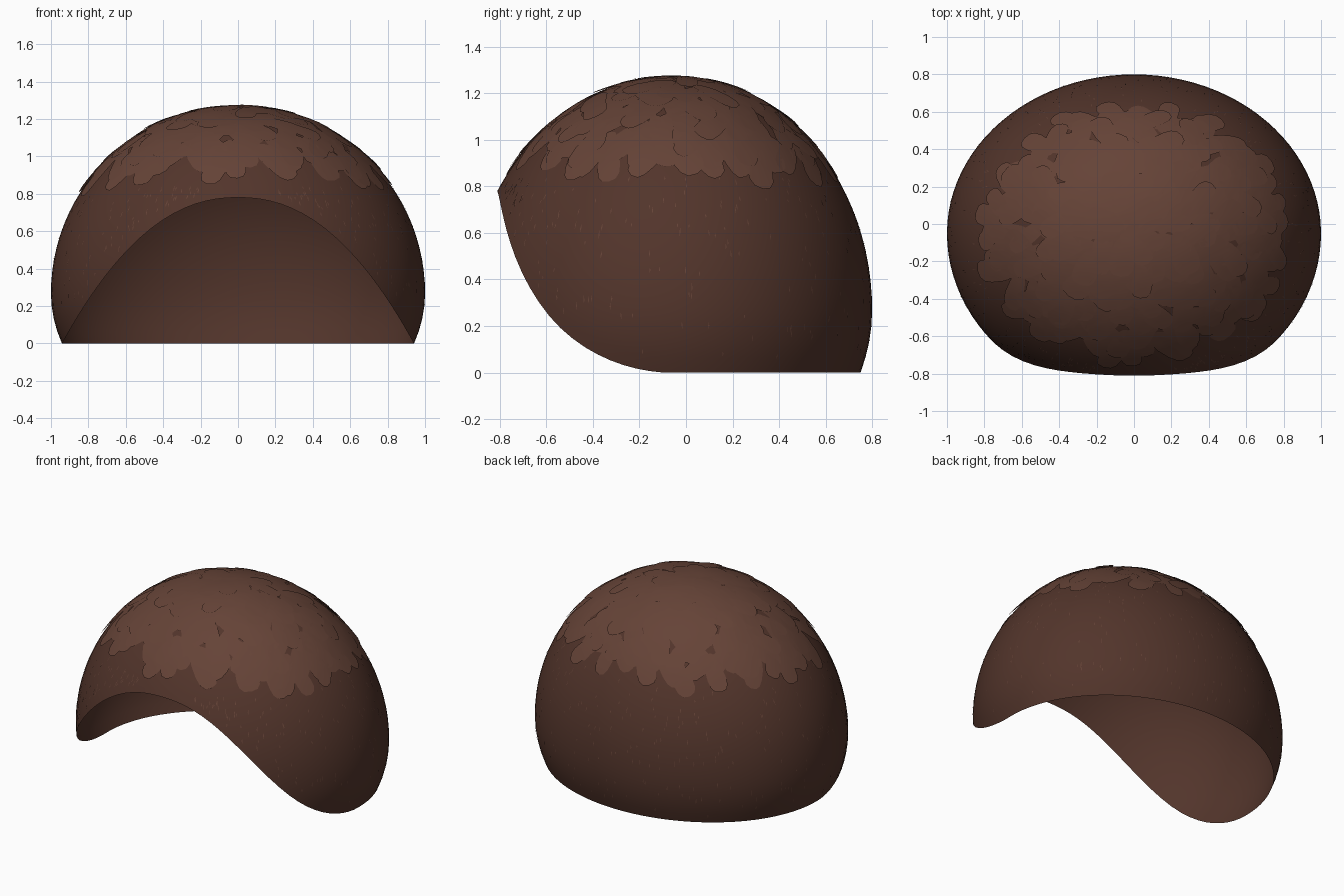
import bpy, bmesh, math, random
from mathutils import Vector

if "Cube" in bpy.data.objects:
    bpy.data.objects.remove(bpy.data.objects["Cube"])

random.seed(7)
CY, CZ = -0.05, 0.27            # dome centre
RX, RZ, R_BACK, R_FRONT = 1.0, 1.0, 0.85, 0.885


def material(name, rgb):
    m = bpy.data.materials.new(name)
    m.diffuse_color = (*rgb, 1)
    m.use_nodes = True
    m.node_tree.nodes["Principled BSDF"].inputs["Base Color"].default_value = m.diffuse_color
    return m


def surface(d, off=0.0):
    """Point of the dome in direction d of the unit sphere."""
    d = d.normalized()
    z = d.z
    r = 1.0
    if z < 0:                   # tighter tuck below the widest line
        flat = math.hypot(d.x, d.y)
        r = math.sqrt(max(0.0, 1 - (1.25 * z) ** 2)) / flat
    ry = R_BACK if d.y > 0 else R_FRONT
    s = 1 + off
    return Vector((d.x * r * RX * s, CY + d.y * r * ry * s, CZ + z * RZ * s))


def direction(theta, phi):
    return Vector((math.cos(phi) * math.cos(theta), math.cos(phi) * math.sin(theta), math.sin(phi)))


def rim_height(p):
    """Lower limit of the dome: level, with an arch cut through the front."""
    if p.y > CY:
        return 0.0
    return max(0.0, 0.78 * (1 - (abs(p.x) / 0.94) ** 2.2))


def rim_angle(theta):
    lo, hi = -0.5, math.pi / 2
    for _ in range(40):
        mid = (lo + hi) / 2
        p = surface(direction(theta, mid))
        if p.z < rim_height(p):
            lo = mid
        else:
            hi = mid
    return hi


def finish(bm, name, mat, angle):
    me = bpy.data.meshes.new(name)
    bm.to_mesh(me)
    bm.free()
    ob = bpy.data.objects.new(name, me)
    bpy.context.collection.objects.link(ob)
    me.materials.append(mat)
    bpy.ops.object.select_all(action='DESELECT')
    ob.select_set(True)
    bpy.context.view_layer.objects.active = ob
    bpy.ops.object.shade_smooth_by_angle(angle=math.radians(angle))
    return ob


base_mat = material("dark_brown", (0.085, 0.035, 0.024))
tuft_mat = material("light_brown", (0.13, 0.056, 0.038))

# Open dome shell: rings from the rim up to the crown
SEG, RINGS = 96, 28
bm = bmesh.new()
rows = []
for j in range(RINGS):
    row = []
    for i in range(SEG):
        t = 2 * math.pi * i / SEG
        a = rim_angle(t)
        row.append(bm.verts.new(surface(direction(t, a + (math.pi / 2 - a) * j / RINGS))))
    rows.append(row)
top = bm.verts.new(surface(Vector((0, 0, 1))))
for i in range(SEG):
    k = (i + 1) % SEG
    for a, b in zip(rows, rows[1:]):
        bm.faces.new((a[i], a[k], b[k], b[i]))
    bm.faces.new((rows[-1][i], rows[-1][k], top))
finish(bm, "hair_shell", base_mat, 60)


def add_patch(bm, d, spin, length, width, lift, tilt, n=14):
    """Rounded leaf-shaped flake wrapped over the dome, pointing downhill."""
    side = Vector((-d.y, d.x, 0)).normalized()
    down = side.cross(d).normalized() * -1
    if down.z > 0:
        down = -down
    u = down * math.cos(spin) + side * math.sin(spin)
    v = d.cross(u)

    def put(a, b):
        w = d + u * a * length / 2 + v * b * width / 2
        return bm.verts.new(surface(w, lift + tilt * (a + 1) / 2))

    centre = put(0, 0)
    rings = []
    for r in (0.5, 1.0):
        ring = []
        for i in range(n):
            t = 2 * math.pi * i / n
            c, s = math.cos(t), math.sin(t)
            a = math.copysign(abs(c) ** 0.8, c) * r
            b = math.copysign(abs(s) ** 0.8, s) * r * (0.85 + 0.25 * c)
            ring.append(put(a, b))
        rings.append(ring)
    for i in range(n):
        k = (i + 1) % n
        bm.faces.new((centre, rings[0][i], rings[0][k]))
        bm.faces.new((rings[0][i], rings[1][i], rings[1][k], rings[0][k]))


# Overlapping flakes over the crown, spread on a golden spiral
bm = bmesh.new()
COUNT = 230
for i in range(COUNT):
    h = 1 - (i + 0.5) / COUNT * 0.37
    t = i * 2.39996 + random.uniform(-0.1, 0.1)
    d = direction(t, math.asin(h))
    if d.y < -0.5 and h < 0.68:
        continue
    add_patch(bm, d, random.uniform(-0.9, 0.9), random.uniform(0.22, 0.32),
              random.uniform(0.12, 0.17), random.uniform(0.001, 0.006), random.uniform(0.002, 0.009))
finish(bm, "crown_flakes", tuft_mat, 60)

# Fine short strands scattered on the sides
bm = bmesh.new()
for i in range(420):
    t = random.uniform(0, 2 * math.pi)
    a = random.uniform(rim_angle(t) + 0.05, 0.6) if rim_angle(t) < 0.5 else None
    if a is None:
        continue
    add_patch(bm, direction(t, a), random.uniform(-0.1, 0.1), random.uniform(0.02, 0.04),
              0.007, 0.002, 0.001, 4)
finish(bm, "side_strands", tuft_mat, 60)
